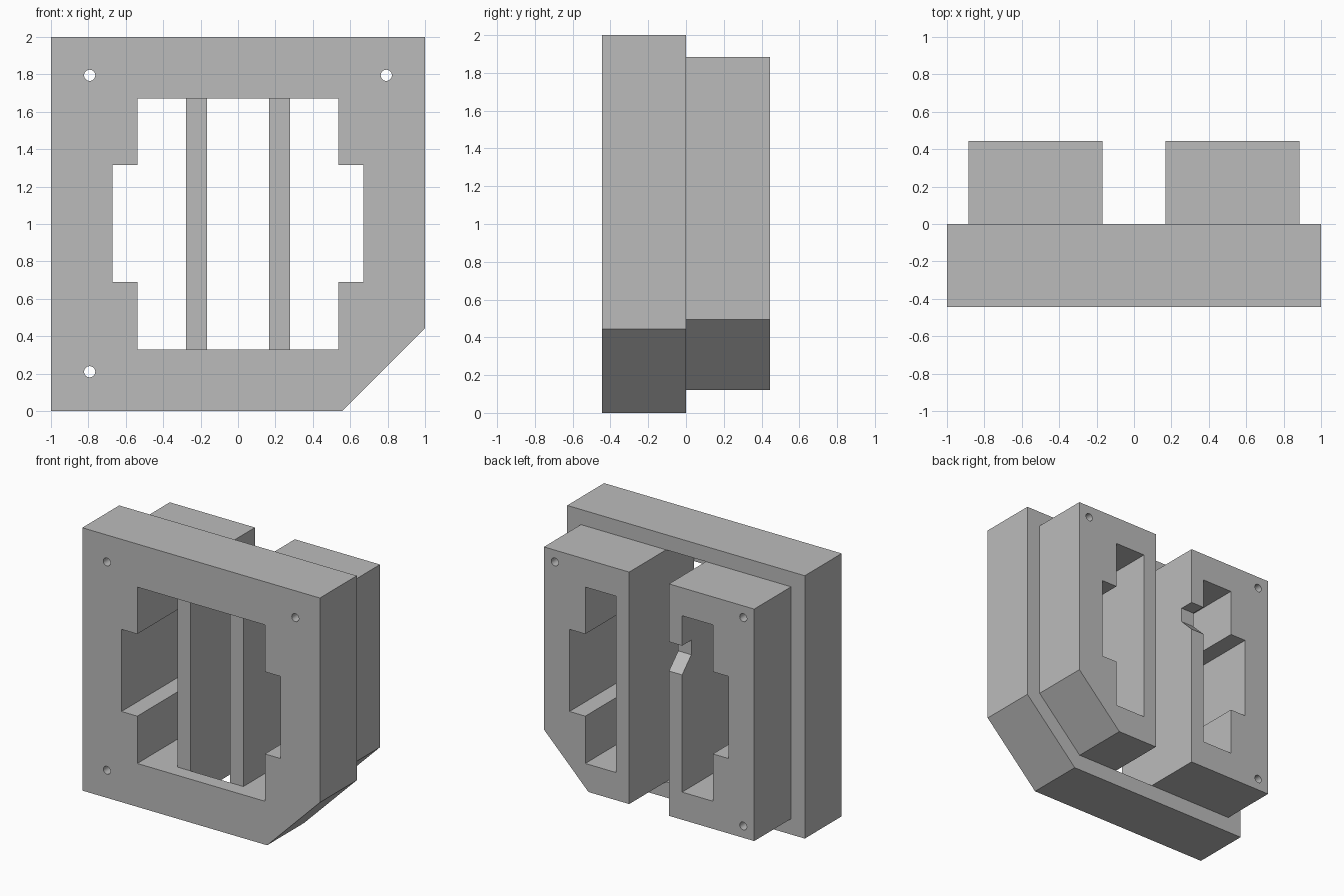
import bpy, bmesh, math

if "Cube" in bpy.data.objects:
    bpy.data.objects.remove(bpy.data.objects["Cube"])

gray = bpy.data.materials.new("plain gray")
gray.use_nodes = True
color = (0.5, 0.5, 0.5, 1)
gray.diffuse_color = color
gray.node_tree.nodes["Principled BSDF"].inputs["Base Color"].default_value = color

FRONT, BACK, RECESS = -0.444, 0.444, -0.333   # depths along y
LOW, HIGH = 0.12, 1.885                       # height range of the rear blocks
SILL, LINTEL = 0.33, 1.672                    # height range of the opening
INNER, WALL = 0.167, 0.278                    # channel half width, inner wall face


def make(name, bm):
    bmesh.ops.recalc_face_normals(bm, faces=bm.faces)
    mesh = bpy.data.meshes.new(name)
    bm.to_mesh(mesh)
    bm.free()
    mesh.materials.append(gray)
    obj = bpy.data.objects.new(name, mesh)
    bpy.context.collection.objects.link(obj)
    return obj


def prism(name, outline, start, depth, axis="y"):
    """Extrude an outline: (x, z) along y, or (y, z) along x."""
    bm = bmesh.new()
    if axis == "y":
        points = [(a, start, b) for a, b in outline]
        move = (0, depth, 0)
    else:
        points = [(start, a, b) for a, b in outline]
        move = (depth, 0, 0)
    face = bm.faces.new([bm.verts.new(p) for p in points])
    grown = bmesh.ops.extrude_face_region(bm, geom=[face])["geom"]
    bmesh.ops.translate(bm, vec=move,
                        verts=[v for v in grown if isinstance(v, bmesh.types.BMVert)])
    return make(name, bm)


def combine(target, tool, operation="DIFFERENCE"):
    tool.hide_render = True
    mod = target.modifiers.new("combine", "BOOLEAN")
    mod.operation, mod.solver, mod.object = operation, "EXACT", tool
    bpy.context.view_layer.objects.active = target
    bpy.ops.object.modifier_apply(modifier=mod.name)
    bpy.data.objects.remove(tool)


def rect(x0, x1, z0, z1):
    return [(x0, z0), (x1, z0), (x1, z1), (x0, z1)]


# Square front frame with one clipped lower corner
body = prism("housing", [(-1, 0), (0.556, 0), (1, 0.444), (1, 2), (-1, 2)], FRONT, -FRONT)

# Central channel recessed into the rear of the frame
combine(body, prism("channel", rect(-INNER, INNER, LOW, HIGH), RECESS, 0.5))

# Two rear blocks, the left one clipped to match the frame
inside = INNER + 0.0005
left = [(inside, LOW), (0.51, LOW), (0.885, 0.495), (0.885, HIGH), (inside, HIGH)]
right = rect(-0.885, -inside, LOW, HIGH)
for name, outline in (("left_block", left), ("right_block", right)):
    combine(body, prism(name, outline, -0.05, BACK + 0.05), "UNION")

# Stepped windows running through the frame and blocks
window = [(WALL, SILL), (0.537, SILL), (0.537, 0.69), (0.67, 0.69),
          (0.67, 1.315), (0.537, 1.315), (0.537, LINTEL), (WALL, LINTEL)]
for side in (1, -1):
    combine(body, prism("window", [(side * x, z) for x, z in window], -1, 2))

# Front opening that joins the windows ahead of the inner walls
combine(body, prism("opening", rect(-0.4, 0.4, SILL, LINTEL), -1, 1 + RECESS))

# Screw holes
for x, z in ((-0.793, 1.795), (0.793, 1.795), (-0.793, 0.21)):
    circle = [(x + 0.03 * math.cos(k * math.tau / 24),
               z + 0.03 * math.sin(k * math.tau / 24)) for k in range(24)]
    combine(body, prism("screw_hole", circle, -1, 2))

# Cable notch with a sloped floor in the right block's inner wall
notch = [(0.5, 1.444), (0.333, 1.444), (0.333, 1.333), (0.444, 1.222), (0.5, 1.166)]
combine(body, prism("notch", notch, -0.35, 0.25, axis="x"))

# Flat faces with softly rounded hole walls
bpy.ops.object.select_all(action="DESELECT")
body.select_set(True)
bpy.context.view_layer.objects.active = body
bpy.ops.object.shade_smooth_by_angle(angle=math.radians(30))
